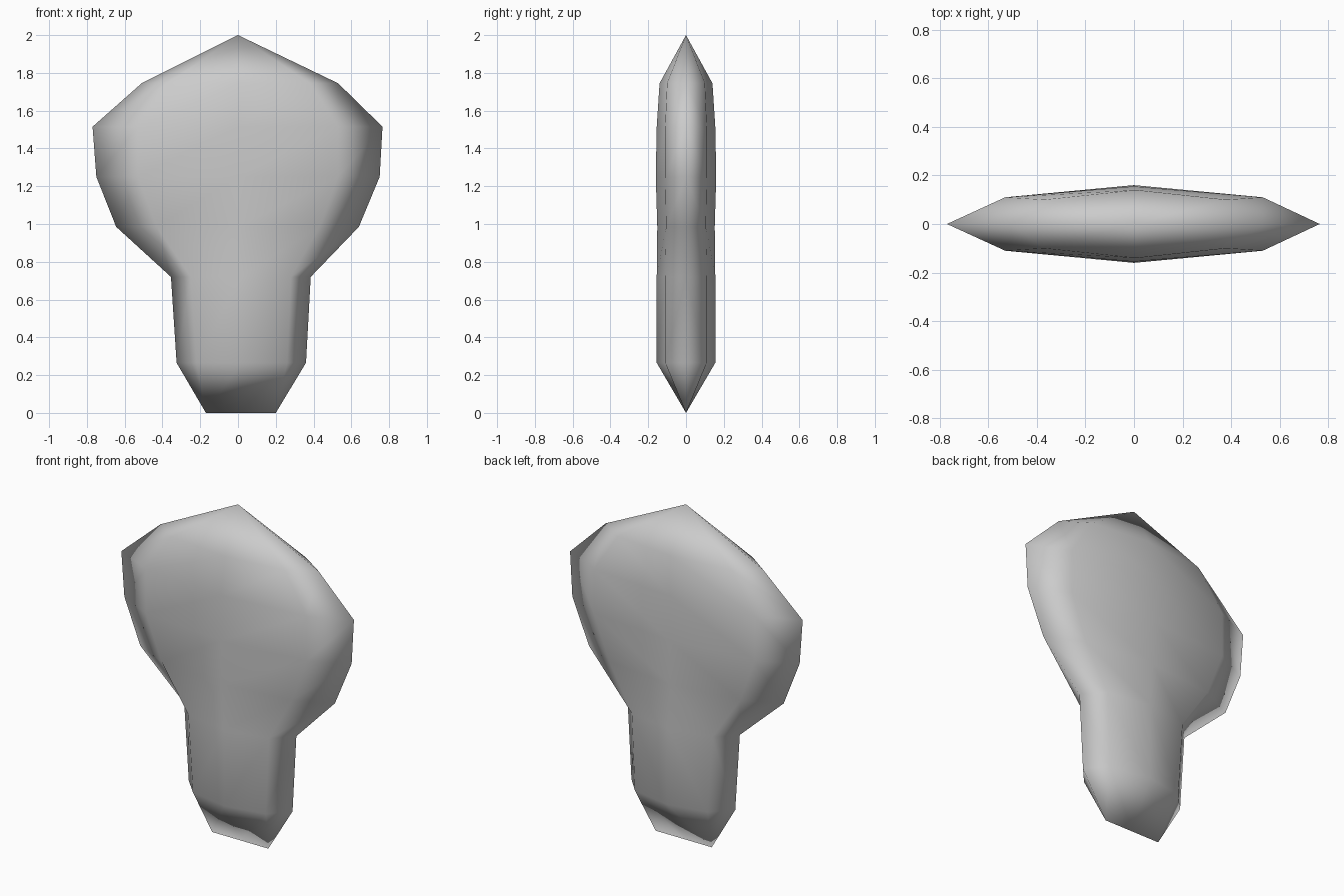
import bpy, bmesh

cube = bpy.data.objects.get("Cube")
if cube:
    bpy.data.objects.remove(cube)

# Matte grey surface
grey = bpy.data.materials.new("plain grey")
grey.use_nodes = True
colour = (0.6, 0.6, 0.6, 1)
grey.diffuse_color = colour
grey.node_tree.nodes["Principled BSDF"].inputs["Base Color"].default_value = colour

# Cross-sections: height, right rim, right shoulder, left shoulder, left rim,
# shoulder half-depth, ridge half-depth
SECTIONS = [
    (0.00, -0.17, -0.17, 0.20, 0.20, 0.00, 0.00),
    (0.265, -0.325, -0.22, 0.26, 0.36, 0.11, 0.155),
    (0.72, -0.355, -0.25, 0.28, 0.385, 0.11, 0.155),
    (0.985, -0.645, -0.43, 0.43, 0.64, 0.105, 0.152),
    (1.25, -0.75, -0.53, 0.53, 0.75, 0.11, 0.16),
    (1.515, -0.77, -0.53, 0.53, 0.765, 0.11, 0.155),
    (1.745, -0.51, -0.37, 0.38, 0.53, 0.10, 0.14),
    (2.00, 0.00, 0.00, 0.00, 0.00, 0.00, 0.00),
]

bm = bmesh.new()
shared = {}


def vertex(x, y, z):
    """Reuse one vertex wherever points coincide, so front and back weld at the rim."""
    key = (x, y + 0.0, z)
    if key not in shared:
        shared[key] = bm.verts.new(key)
    return shared[key]


def section_row(section, side):
    z, rim_r, sh_r, sh_l, rim_l, sh_y, ridge_y = section
    middle = (rim_r + rim_l) / 2
    points = [(rim_r, 0), (sh_r, sh_y), (middle, ridge_y), (sh_l, sh_y), (rim_l, 0)]
    return [vertex(x, side * y, z) for x, y in points]


# Front and back shells, meeting along the thin rim
for side in (-1, 1):
    rows = [section_row(s, side) for s in SECTIONS]
    for low, high in zip(rows, rows[1:]):
        for i in range(4):
            corners = list(dict.fromkeys((low[i], low[i + 1], high[i + 1], high[i])))
            if len(corners) > 2:
                bm.faces.new(corners)

bmesh.ops.recalc_face_normals(bm, faces=bm.faces)
for face in bm.faces:
    face.smooth = True

mesh = bpy.data.meshes.new("paddle_body")
bm.to_mesh(mesh)
bm.free()
mesh.materials.append(grey)
body = bpy.data.objects.new("paddle_body", mesh)
bpy.context.collection.objects.link(body)
